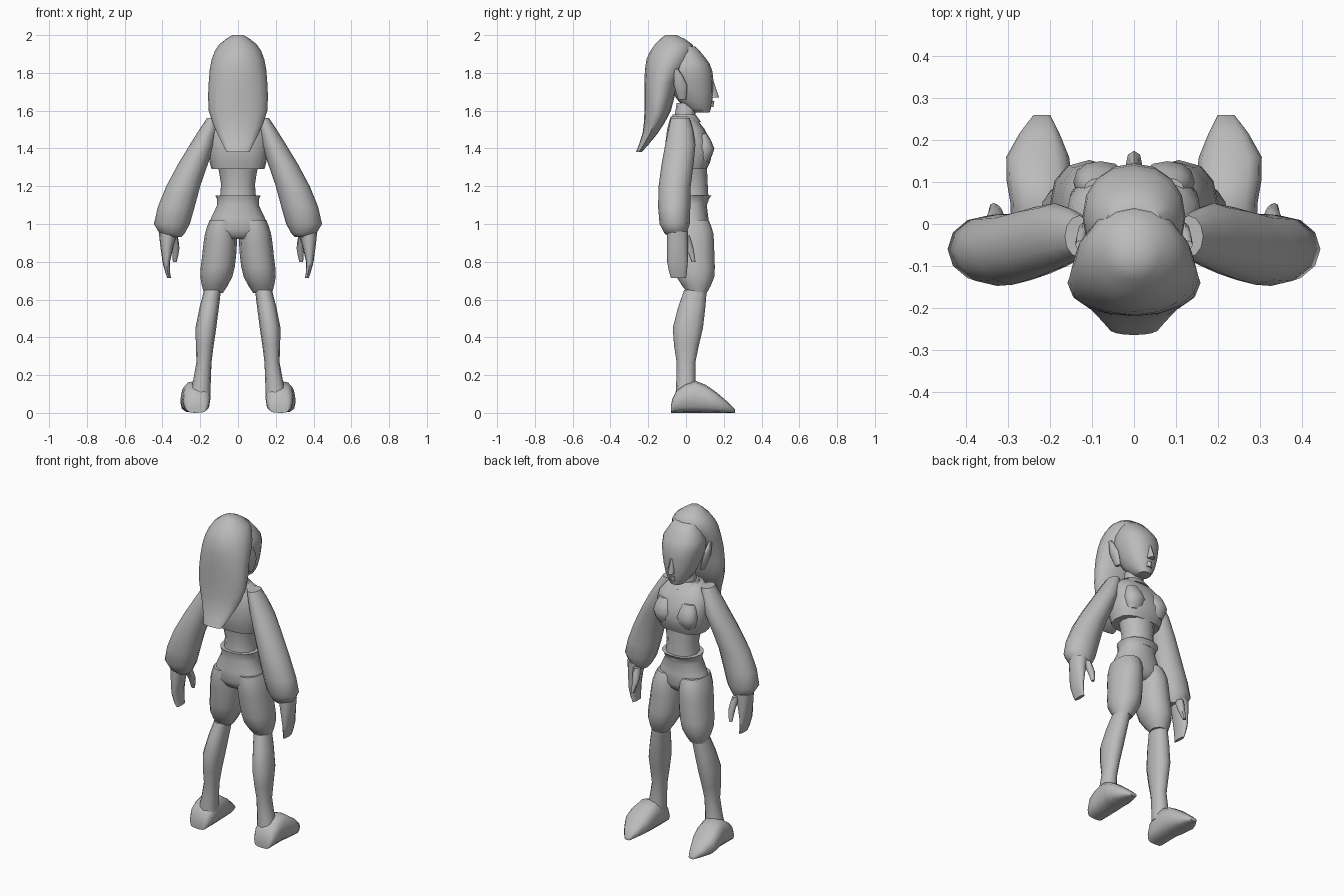
import bpy
import bmesh
import math
from mathutils import Vector

cube = bpy.data.objects.get("Cube")
if cube:
    bpy.data.objects.remove(cube, do_unlink=True)

# One plain grey covers the whole figure
grey = bpy.data.materials.new("plain_grey")
grey.use_nodes = True
tone = (.5, .5, .5, 1)
grey.diffuse_color = tone
grey.node_tree.nodes["Principled BSDF"].inputs["Base Color"].default_value = tone


def refine(sections):
    """Insert a smoothly curved section between every neighbouring pair."""
    keys = [Vector(section) for section in sections]
    padded = [keys[0], *keys, keys[-1]]
    refined = []
    for before, start, end, after in zip(padded, padded[1:], padded[2:], padded[3:]):
        middle = (start + end) / 2
        bulge = (start + end - before - after) / 16
        refined += [start, middle + bulge]
    refined.append(keys[-1])
    return refined


def outline(section, sides, power, upright):
    """Points of one rounded section, lying flat or standing upright."""
    x, y, z, width, depth = section
    centre = Vector((x, y, z))
    second_axis = Vector((0, 0, depth)) if upright else Vector((0, depth, 0))
    first_axis = Vector((width, 0, 0))
    points = []
    for step in range(sides):
        angle = math.tau * step / sides
        across, along = math.cos(angle), math.sin(angle)
        across = math.copysign(abs(across) ** (2 / power), across)
        along = math.copysign(abs(along) ** (2 / power), along)
        points.append(centre + first_axis * across + second_axis * along)
    return points


def loft(name, sections, sides=12, power=2.2, upright=False):
    """Skin a row of sections into one closed, smooth-shaded part."""
    bm = bmesh.new()
    loops = []
    for section in refine(sections):
        points = outline(section, sides, power, upright)
        loops.append([bm.verts.new(point) for point in points])
    for lower, upper in zip(loops, loops[1:]):
        for i in range(sides):
            j = (i + 1) % sides
            bm.faces.new((lower[i], lower[j], upper[j], upper[i]))
    bm.faces.new(loops[0])
    bm.faces.new(loops[-1])
    bmesh.ops.recalc_face_normals(bm, faces=bm.faces)
    mesh = bpy.data.meshes.new(name)
    bm.to_mesh(mesh)
    bm.free()
    mesh.materials.append(grey)
    part = bpy.data.objects.new(name, mesh)
    bpy.context.collection.objects.link(part)
    bpy.ops.object.select_all(action="DESELECT")
    part.select_set(True)
    bpy.context.view_layer.objects.active = part
    bpy.ops.object.shade_smooth_by_angle(angle=math.radians(50))


def centred(name, sections, **options):
    """Loft a part on the middle plane from (y, z, width, depth)."""
    loft(name, [(0, *section) for section in sections], **options)


def paired(name, sections, **options):
    """Loft a left part from (x, y, z, width, depth) and its right twin."""
    for side, sign in (("left", 1), ("right", -1)):
        loft(f"{side}_{name}", [(sign * x, *rest) for x, *rest in sections], **options)


# Head, neck and face
centred("head", [
    (.08, 1.59, .04, .045), (.05, 1.65, .08, .09), (.02, 1.76, .115, .125),
    (.015, 1.85, .12, .11), (-.01, 1.94, .07, .06),
], sides=16)
centred("neck", [(-.01, 1.5, .07, .06), (0, 1.64, .05, .05)])
centred("nose", [(.14, 1.67, .02, .035), (.13, 1.76, .01, .015)], sides=8)
centred("lips", [(.12, 1.62, .02, .025), (.12, 1.65, .02, .03)], sides=8)
paired("ear", [
    (.1, -.02, 1.66, .01, .02), (.12, -.03, 1.74, .015, .035), (.13, -.05, 1.82, .01, .01),
], sides=8)

# Long hair swept back over the crown and falling to a point
centred("hair", [
    (-.25, 1.38, .06, .015), (-.19, 1.48, .11, .04), (-.15, 1.6, .155, .07),
    (-.13, 1.75, .155, .09), (-.09, 1.87, .14, .12), (-.065, 1.95, .1, .1),
    (-.08, 2, .03, .03),
], sides=16, power=2)

# Cropped top with a collar, and the bare waist
centred("cropped_top", [
    (.01, 1.29, .14, .1), (.015, 1.38, .16, .125), (0, 1.5, .155, .1), (-.02, 1.57, .09, .06),
], sides=16, power=2.6)
paired("bust", [
    (.08, .09, 1.33, .04, .03), (.08, .1, 1.4, .065, .05), (.08, .08, 1.48, .04, .03),
])
centred("collar", [(0, 1.54, .1, .08), (-.01, 1.58, .07, .06)])
centred("waist", [(.03, 1.12, .1, .09), (.03, 1.21, .09, .085), (.02, 1.32, .11, .09)])

# Puffed sleeves, hands and thumbs
paired("sleeve", [
    (.34, -.05, .93, .04, .04), (.35, -.06, 1, .095, .08), (.29, -.06, 1.2, .09, .085),
    (.19, -.03, 1.42, .065, .08), (.13, -.03, 1.56, .035, .05),
], power=2)
paired("hand", [
    (.365, -.04, .715, .01, .04), (.38, -.045, .8, .02, .055), (.37, -.045, .96, .05, .055),
])
paired("thumb", [
    (.335, .04, .8, .01, .01), (.33, .02, .87, .02, .02), (.34, -.01, .94, .02, .03),
], sides=8)

# Trousers: hips with a flared waistband, then legs gathered at the knee
centred("hips", [
    (.02, .92, .1, .07), (.02, .97, .165, .105), (.02, 1.1, .11, .09), (.03, 1.15, .12, .105),
], sides=16)
paired("trouser_leg", [
    (.13, .06, .635, .05, .05), (.115, .05, .72, .085, .1), (.1, .04, .83, .09, .11),
    (.09, .03, .95, .085, .115), (.08, .02, 1.02, .07, .1),
])

# Lower legs
paired("lower_leg", [
    (.2, 0, .1, .055, .055), (.18, 0, .27, .04, .05), (.17, .01, .45, .055, .08),
    (.135, .05, .65, .045, .06),
])

# Feet: upright sections, each resting on the ground
foot_profile = [
    (.22, -.08, .05, .02), (.22, -.05, .07, .06), (.22, .05, .075, .085),
    (.23, .16, .075, .055), (.22, .26, .02, .01),
]
paired("foot", [
    (x, y, height, width, height) for x, y, width, height in foot_profile
], power=2.7, upright=True)
